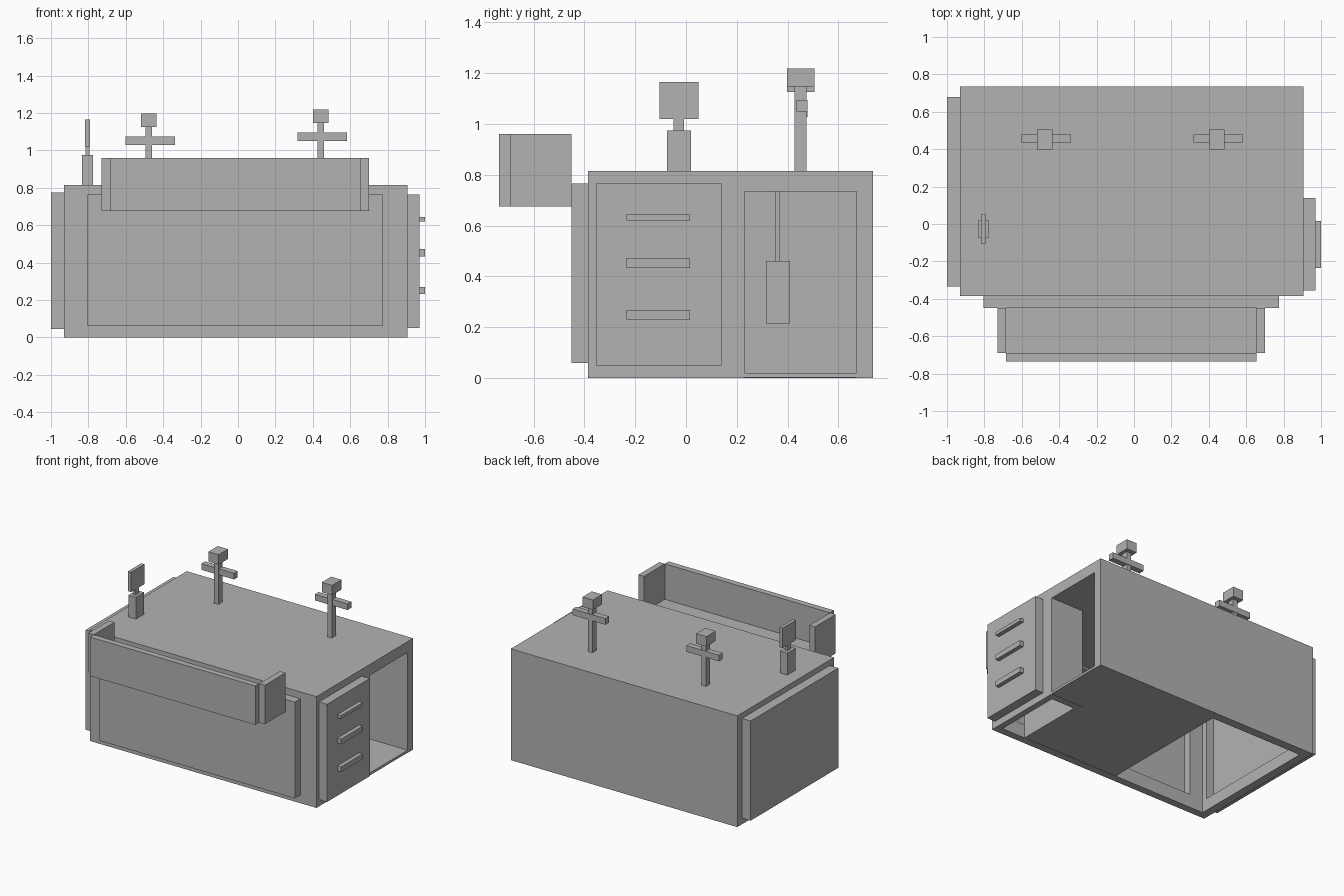
import bpy
import bmesh
from mathutils import Vector

cube = bpy.data.objects.get("Cube")
if cube:
    bpy.data.objects.remove(cube, do_unlink=True)

grey = bpy.data.materials.new("plain grey")
grey.use_nodes = True
grey.diffuse_color = (0.45, 0.45, 0.45, 1)
grey.node_tree.nodes["Principled BSDF"].inputs["Base Color"].default_value = (0.45, 0.45, 0.45, 1)


def build(name, *boxes):
    """One object from boxes, each given as x, y and z ranges."""
    bm = bmesh.new()
    for ranges in boxes:
        lo, hi = (Vector(c) for c in zip(*ranges))
        verts = bmesh.ops.create_cube(bm, size=1)["verts"]
        for v in verts:
            v.co = Vector([(a + b) / 2 + c * (b - a) for a, b, c in zip(lo, hi, v.co)])
    mesh = bpy.data.meshes.new(name)
    bm.to_mesh(mesh)
    bm.free()
    mesh.materials.append(grey)
    obj = bpy.data.objects.new(name, mesh)
    bpy.context.collection.objects.link(obj)
    return obj


X0, X1, Y0, Y1 = -0.93, 0.905, -0.385, 0.735
CEIL, TOP = 0.735, 0.815
FRONT_IN, BACK_IN, RIGHT_IN = -0.33, 0.67, -0.87
BAY_X, BAY_Y = 0.67, 0.23
wall = (0, CEIL)

# Cabinet shell
build("countertop", ((X0, X1), (Y0, Y1), (CEIL, TOP)))
build("back_wall", ((X0, X1), (BACK_IN, Y1), wall))
front = (Y0, FRONT_IN)
build("front_frame",
      ((X0, -0.76), front, wall), ((0.73, X1), front, wall),
      ((-0.76, 0.73), front, (0, 0.1)), ((-0.76, 0.73), front, (0.72, CEIL)))
side = (X0, RIGHT_IN)
build("right_frame",
      (side, (FRONT_IN, -0.29), wall), (side, (0.635, BACK_IN), wall),
      (side, (-0.29, 0.635), (0, 0.09)), (side, (-0.29, 0.635), (0.73, CEIL)))
build("left_wall", ((0.86, X1), (FRONT_IN, BAY_Y), wall))

# Interior: drawer bay, floor and divider
build("drawer_bay",
      ((BAY_X - 0.03, BAY_X), (FRONT_IN, BAY_Y), wall),
      ((BAY_X, 0.86), (BAY_Y - 0.05, BAY_Y), wall))
build("floor",
      ((-0.12, BAY_X), (FRONT_IN, BACK_IN), (0.002, 0.02)),
      ((BAY_X, X1), (BAY_Y, BACK_IN), (0.002, 0.02)))
build("divider", ((-0.12, -0.09), (FRONT_IN, BACK_IN), (0.02, CEIL)))
build("hanging_pipe", ((0.43, 0.45), (0.35, 0.37), (0.46, CEIL)))
build("pipe_box", ((0.395, 0.485), (0.315, 0.41), (0.215, 0.46)))

# Raised panels
build("front_panel", ((-0.805, 0.775), (-0.45, Y0), (0.06, 0.765)))
build("right_panel", ((-1, X0), (-0.335, 0.68), (0.045, 0.775)))
build("drawer_panel", ((X1, 0.97), (-0.355, 0.14), (0.05, 0.765)))
for i, z in enumerate((0.25, 0.453, 0.632)):
    h = 0.012 if i == 2 else 0.019
    build(f"drawer_handle_{i + 1}", ((0.97, 1), (-0.235, 0.015), (z - h, z + h)))

# Open tray on the front
tray_z = (0.675, 0.96)
build("tray_front", ((-0.685, 0.655), (-0.735, -0.69), tray_z))
for name, x in (("right", -0.73), ("left", 0.655)):
    build(f"tray_{name}_side", ((x, x + 0.045), (-0.69, -0.45), tray_z))
build("tray_floor", ((-0.685, 0.655), (-0.69, -0.45), (0.675, 0.7)))

# Two taps with cross handles and block heads
for name, x, z in (("right", -0.477, 1.125), ("left", 0.443, 1.147)):
    build(f"{name}_tap_post", ((x - 0.018, x + 0.018), (0.427, 0.475), (TOP, z)))
    build(f"{name}_tap_bar", ((x - 0.125, x + 0.14), (0.435, 0.478), (z - 0.097, z - 0.052)))
    build(f"{name}_tap_head", ((x - 0.042, x + 0.042), (0.397, 0.505), (z, z + 0.072)))

# Small stand with an upright plate
build("stand_base", ((-0.835, -0.775), (-0.075, 0.02), (TOP, 0.975)))
build("stand_neck", ((-0.815, -0.795), (-0.05, -0.008), (0.975, 1.02)))
build("stand_plate", ((-0.818, -0.792), (-0.105, 0.05), (1.02, 1.165)))
